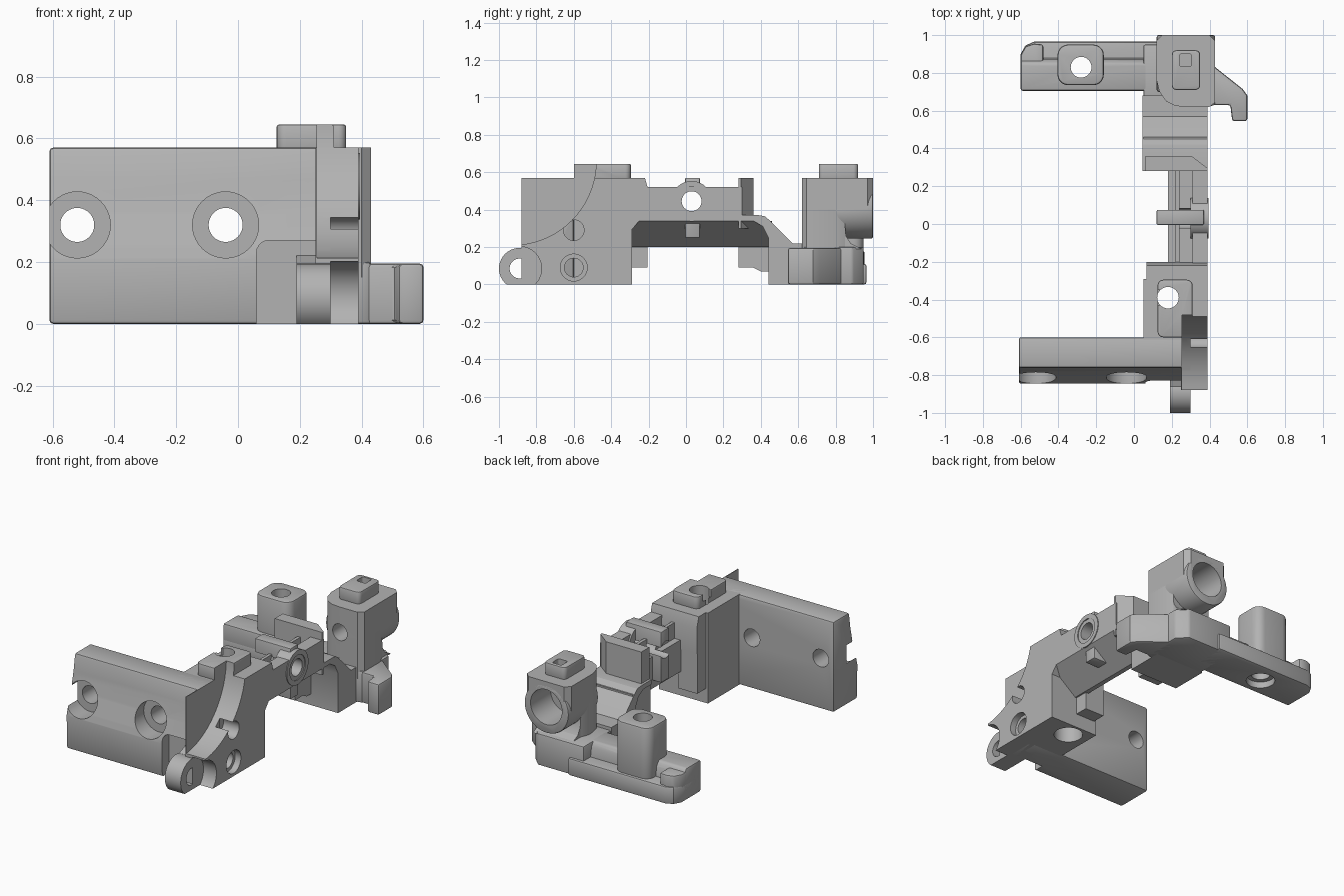
import bpy, bmesh
from math import sin, cos, pi, radians

cube = bpy.data.objects.get("Cube")
if cube:
    bpy.data.objects.remove(cube, do_unlink=True)

GREY = (0.45, 0.45, 0.45, 1)
mat = bpy.data.materials.new("plain grey")
mat.use_nodes = True
mat.diffuse_color = GREY
mat.node_tree.nodes["Principled BSDF"].inputs["Base Color"].default_value = GREY


def circle(u, v, r, n=40):
    return [(u + r * cos(2 * pi * i / n), v + r * sin(2 * pi * i / n)) for i in range(n)]


def rect(u0, u1, v0, v1, r=0):
    """Rectangle outline, with round corners if r is given."""
    if not r:
        return [(u0, v0), (u1, v0), (u1, v1), (u0, v1)]
    pts = []
    corners = [(u1 - r, v1 - r), (u0 + r, v1 - r), (u0 + r, v0 + r), (u1 - r, v0 + r)]
    for k, (u, v) in enumerate(corners):
        for i in range(6):
            a = (k + i / 5) * pi / 2
            pts.append((u + r * cos(a), v + r * sin(a)))
    return pts


def prism(name, axis, outline, a, b):
    """Extrude an outline along an axis; the outline uses the other two axes in order."""
    place = {"x": lambda u, v, w: (w, u, v),
             "y": lambda u, v, w: (u, w, v),
             "z": lambda u, v, w: (u, v, w)}[axis]
    bm = bmesh.new()
    ends = [[bm.verts.new(place(u, v, w)) for u, v in outline] for w in (a, b)]
    n = len(outline)
    for ring in ends:
        bm.faces.new(ring)
    for i in range(n):
        j = (i + 1) % n
        bm.faces.new((ends[0][i], ends[0][j], ends[1][j], ends[1][i]))
    bmesh.ops.recalc_face_normals(bm, faces=bm.faces[:])
    me = bpy.data.meshes.new(name)
    bm.to_mesh(me)
    bm.free()
    ob = bpy.data.objects.new(name, me)
    bpy.context.collection.objects.link(ob)
    return ob


def part(name, axis, outline, a, b, cuts=(), bevel=0.0):
    """Make a solid, soften its edges, then subtract the cutters."""
    ob = prism(name, axis, outline, a, b)
    if bevel:
        m = ob.modifiers.new("edges", "BEVEL")
        m.width, m.segments, m.angle_limit = bevel, 2, radians(40)
    for c in cuts:
        m = ob.modifiers.new("cut", "BOOLEAN")
        m.operation, m.solver, m.object = "DIFFERENCE", "EXACT", c
    deps = bpy.context.evaluated_depsgraph_get()
    me = bpy.data.meshes.new_from_object(ob.evaluated_get(deps))
    ob.modifiers.clear()
    ob.data = me
    me.materials.clear()
    me.materials.append(mat)
    me.shade_smooth()
    me.set_sharp_from_angle(angle=radians(30))
    return ob


cutters = []


def cutter(axis, outline, a, b):
    ob = prism("cutter", axis, outline, a, b)
    ob.hide_render = True
    cutters.append(ob)
    return ob


# Cutters for the front half
plate_cuts = []
for hx in (-0.52, -0.04):
    plate_cuts.append(cutter("y", circle(hx, 0.32, 0.055), -1, -0.5))
    plate_cuts.append(cutter("y", circle(hx, 0.32, 0.107), -1, -0.73))
sweep = cutter("x", circle(-0.93, 0.66, 0.45, 72), 0.255, 0.5)
pocket = cutter("y", rect(0.06, 0.5, -0.2, 0.27, 0.04), -1, -0.775)
clearance = cutter("x", circle(-0.89, 0.085, 0.118), 0.3, 0.5)
lug_hole = cutter("x", circle(-0.89, 0.085, 0.053), 0.1, 0.5)
side_holes = [cutter("x", circle(-0.6, 0.29, 0.055), 0.28, 0.5),
              cutter("x", circle(-0.6, 0.09, 0.072), 0.35, 0.5),
              cutter("x", circle(-0.6, 0.09, 0.05), 0.28, 0.5)]
post_holes = [cutter("z", circle(0.18, -0.39, 0.057), -0.1, 0.9),
              cutter("z", circle(0.18, -0.39, 0.085), -0.1, 0.22)]

# Front plate with a hollowed face
part("front_plate", "x",
     [(-0.6, 0), (-0.84, 0), (-0.845, 0.21), (-0.835, 0.25), (-0.8, 0.36),
      (-0.775, 0.47), (-0.76, 0.57), (-0.6, 0.57)],
     -0.61, 0.3, plate_cuts + [pocket, sweep], 0.012)

# Corner block, side cheek and hinge lug
part("corner_block", "x", rect(-0.68, -0.29, 0, 0.57), 0.05, 0.27, post_holes + [sweep])
part("side_cheek", "x", rect(-0.88, -0.29, 0, 0.57), 0.25, 0.39,
     [sweep, clearance] + side_holes + post_holes)
part("hinge_lug", "x", circle(-0.89, 0.085, 0.11), 0.19, 0.3,
     [lug_hole, cutter("z", rect(-1, 1, -2, 2), -0.5, 0)])
part("lug_root", "x", [(-0.86, 0), (-0.7, 0), (-0.7, 0.25), (-0.78, 0.22), (-0.86, 0.19)],
     0.19, 0.3, [lug_hole])
part("corner_boss", "z", rect(0.125, 0.31, -0.6, -0.295, 0.03), 0.55, 0.645,
     post_holes[:1] + [sweep, cutter("z", rect(0.05, 0.18, -0.43, -0.35), 0.6, 0.9)], 0.008)
part("corner_overhang", "x", [(-0.3, 0.28), (-0.25, 0.34), (-0.2, 0.34), (-0.2, 0.5),
                              (-0.22, 0.57), (-0.3, 0.57)], 0.065, 0.39)
part("inner_leg_front", "x", rect(-0.3, -0.205, 0.09, 0.5), 0.065, 0.2)

# Stepped bridge with a sloping underside
axle_hole = cutter("x", circle(0.03, 0.445, 0.053), 0, 0.6)
part("bridge", "y",
     [(0.18, 0.2), (0.21, 0.2), (0.39, 0.34), (0.39, 0.52), (0.31, 0.52), (0.31, 0.46),
      (0.24, 0.46), (0.24, 0.5), (0.22, 0.5), (0.22, 0.4), (0.18, 0.4)],
     -0.29, 0.3, [axle_hole])
part("bridge_boss", "x", circle(0.03, 0.445, 0.108), 0.3, 0.395,
     [axle_hole, cutter("x", circle(0.03, 0.445, 0.078), 0.385, 0.5)])
part("bridge_rib", "x", rect(-0.005, 0.075, 0.25, 0.57), 0.12, 0.37, [axle_hole], 0.006)

# Rear wall, ramp and its inner leg
part("rear_wall", "z", [(0.06, 0.28), (0.39, 0.28), (0.39, 0.295), (0.305, 0.36), (0.06, 0.36)],
     0.3, 0.57)
part("inner_leg_rear", "x", [(0.28, 0.09), (0.36, 0.09), (0.4, 0.07), (0.46, 0.07),
                             (0.46, 0.34), (0.28, 0.34)], 0.05, 0.2)
part("ramp", "x",
     [(0.44, 0), (0.68, 0), (0.68, 0.22), (0.57, 0.22), (0.45, 0.34), (0.42, 0.365),
      (0.39, 0.37), (0.28, 0.37), (0.28, 0.34), (0.36, 0.34), (0.41, 0.31), (0.44, 0.25)],
     0.045, 0.39)
part("ramp_underside", "y", [(0.18, 0.2), (0.21, 0.2), (0.39, 0.34), (0.18, 0.34)], 0.28, 0.46)

# Rear foot with its hook
part("rear_foot", "z",
     [(0.05, 0.62), (0.39, 0.62), (0.43, 0.63), (0.43, 0.89), (0.37, 0.95), (0.05, 0.95)],
     0, 0.2, bevel=0.01)
part("foot_hook", "z",
     [(0.38, 0.63), (0.51, 0.63), (0.52, 0.545), (0.6, 0.545), (0.6, 0.68), (0.575, 0.715),
      (0.43, 0.83), (0.38, 0.83)], 0, 0.195, bevel=0.012)

# Rear arm: low ledge, raised ridge, end block and screw post
arm_hole = [cutter("z", circle(-0.28, 0.83, 0.055), -0.1, 0.9),
            cutter("z", circle(-0.28, 0.83, 0.085), -0.1, 0.04)]
part("arm_ledge", "z",
     [(-0.6, 0.705), (0.15, 0.705), (0.15, 0.965), (-0.53, 0.965), (-0.575, 0.945), (-0.6, 0.9)],
     0, 0.11, arm_hole, 0.012)
part("arm_ridge", "x", [(0.705, 0.05), (0.705, 0.2), (0.85, 0.2), (0.87, 0.17), (0.89, 0.05)],
     -0.6, 0.15, arm_hole, 0.012)
part("arm_end", "z",
     [(-0.6, 0.75), (-0.48, 0.75), (-0.48, 0.95), (-0.53, 0.955), (-0.575, 0.94), (-0.6, 0.895)],
     0.05, 0.18, bevel=0.012)
part("screw_post", "z", rect(-0.405, -0.16, 0.735, 0.95, 0.055), 0.05, 0.43, arm_hole, 0.012)

# Rear tower with a bored housing
bore = [cutter("y", circle(0.275, 0.41, 0.11), 0.8, 1.2),
        cutter("y", circle(0.275, 0.41, 0.052), 0.5, 1.2)]
tower_plan = [(0.12, 0.76), (0.135, 0.7), (0.17, 0.65), (0.22, 0.625), (0.28, 0.62),
              (0.4, 0.62), (0.43, 0.645)]
part("tower_top", "z", tower_plan + [(0.43, 0.97), (0.4, 1.0), (0.15, 1.0), (0.12, 0.97)],
     0.4, 0.57, bore)
part("tower_trunk", "z", tower_plan + [(0.43, 0.8), (0.41, 0.85), (0.14, 0.85), (0.12, 0.8)],
     0.15, 0.41, bore)
part("tower_fillet", "x", [(0.8, 0.19), (0.94, 0.19), (0.88, 0.22), (0.855, 0.26),
                           (0.85, 0.32), (0.8, 0.32)], 0.14, 0.41, bore)
part("bore_housing", "y", circle(0.275, 0.4, 0.155, 48), 0.7, 1.0, bore, 0.01)
part("tower_boss", "z", rect(0.2, 0.35, 0.71, 0.92, 0.025), 0.55, 0.645,
     [cutter("z", rect(0.24, 0.305, 0.835, 0.9, 0.012), 0.6, 0.9)], 0.008)

for c in cutters:
    bpy.data.objects.remove(c, do_unlink=True)
